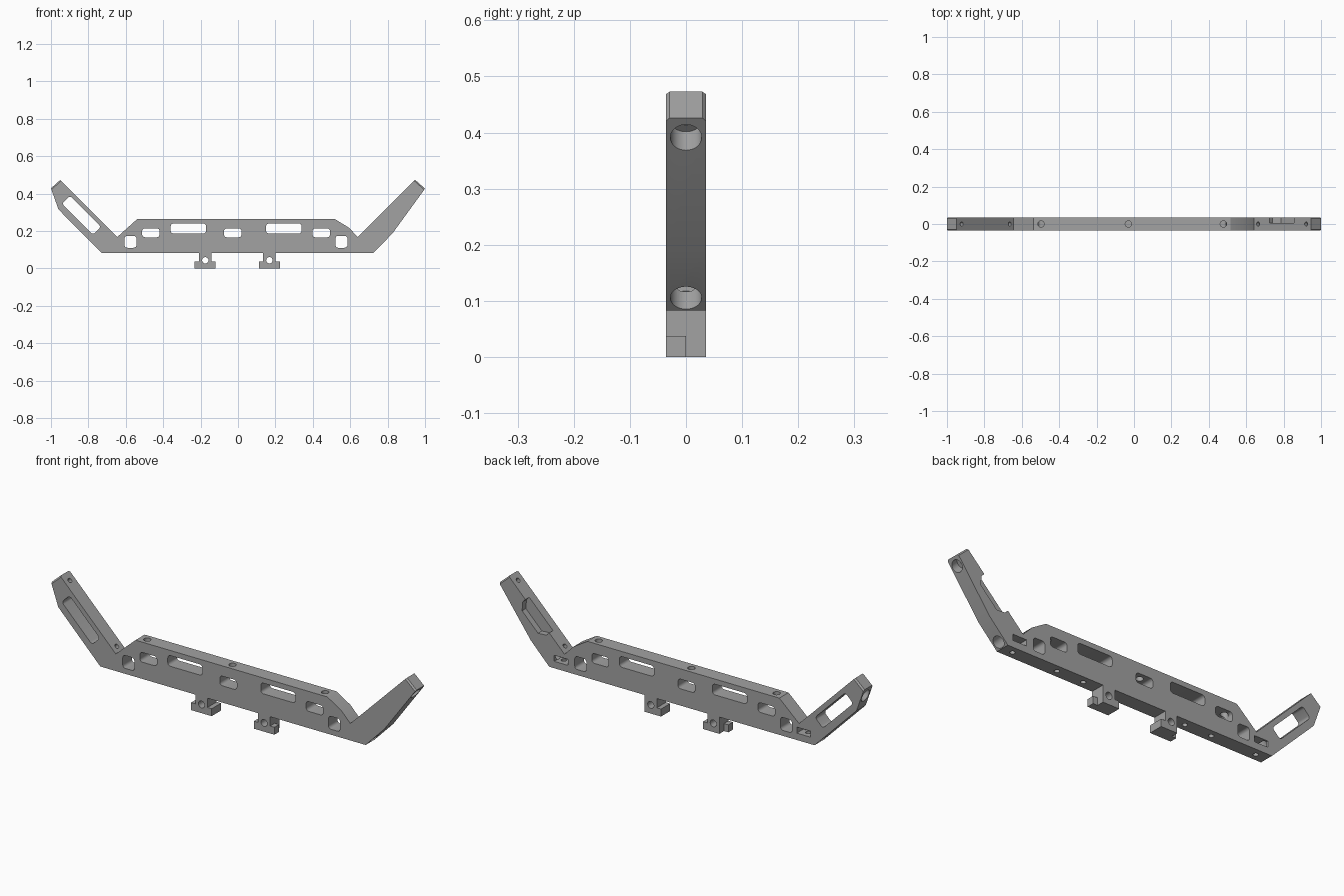
import bpy, bmesh, math
from mathutils import Vector

cube = bpy.data.objects.get("Cube")
if cube:
    bpy.data.objects.remove(cube, do_unlink=True)

HALF = 0.036  # half thickness of the bar

grey = bpy.data.materials.new("mid grey")
grey.use_nodes = True
colour = (0.36, 0.36, 0.36, 1)
grey.diffuse_color = colour
grey.node_tree.nodes["Principled BSDF"].inputs["Base Color"].default_value = colour


def add_prism(bm, pts, y0, y1):
    """Extrude an x-z outline from y0 to y1."""
    face = bm.faces.new([bm.verts.new((x, y0, z)) for x, z in pts])
    geo = bmesh.ops.extrude_face_region(bm, geom=[face])["geom"]
    verts = [g for g in geo if isinstance(g, bmesh.types.BMVert)]
    bmesh.ops.translate(bm, verts=verts, vec=(0, y1 - y0, 0))
    bmesh.ops.recalc_face_normals(bm, faces=bm.faces)


def add_rod(bm, a, b, r):
    """Cylinder between two points."""
    a, b = Vector(a), Vector(b)
    d = b - a
    mat = d.to_track_quat('Z', 'Y').to_matrix().to_4x4()
    mat.translation = (a + b) / 2
    bmesh.ops.create_cone(bm, cap_ends=True, segments=32, radius1=r,
                          radius2=r, depth=d.length, matrix=mat)


def rounded(cx, cz, w, h, r=0.015, angle=0.0):
    """Outline of a rounded rectangle turned about its centre."""
    pts = []
    for i, (sx, sz) in enumerate([(1, 1), (-1, 1), (-1, -1), (1, -1)]):
        for k in range(6):
            t = math.pi / 2 * (i + k / 5)
            u = sx * (w / 2 - r) + r * math.cos(t)
            v = sz * (h / 2 - r) + r * math.sin(t)
            pts.append((cx + u * math.cos(angle) - v * math.sin(angle),
                        cz + u * math.sin(angle) + v * math.cos(angle)))
    return pts


def make_object(name, bm):
    mesh = bpy.data.meshes.new(name)
    bm.to_mesh(mesh)
    bm.free()
    mesh.materials.append(grey)
    ob = bpy.data.objects.new(name, mesh)
    bpy.context.collection.objects.link(ob)
    return ob


def cut(ob, bm):
    """Subtract a cutter, then discard it."""
    cutter = make_object("cutter", bm)
    cutter.hide_render = True
    mod = ob.modifiers.new("cut", 'BOOLEAN')
    mod.operation, mod.solver, mod.object = 'DIFFERENCE', 'EXACT', cutter
    bpy.context.view_layer.objects.active = ob
    bpy.ops.object.modifier_apply(modifier=mod.name)
    bpy.data.objects.remove(cutter, do_unlink=True)


def finish(ob):
    for p in ob.data.polygons:
        p.use_smooth = True
    ob.data.set_sharp_from_angle(angle=math.radians(28))


# Bar with two raised arms
outline = [(-0.73, 0.083), (-0.96, 0.315), (-1.0, 0.428), (-0.95, 0.473),
           (-0.645, 0.168), (-0.537, 0.265), (0.515, 0.265), (0.592, 0.218),
           (0.641, 0.167), (0.947, 0.473), (1.0, 0.426), (0.826, 0.187),
           (0.725, 0.083)]
bm = bmesh.new()
add_prism(bm, outline, -HALF, HALF)
# Chamfer the long edges of both arm tips
tips = [e for e in bm.edges if all(v.co.z > 0.4 for v in e.verts)
        and abs(e.verts[0].co.y - e.verts[1].co.y) < 1e-5]
bmesh.ops.bevel(bm, geom=tips, offset=0.007, segments=1, affect='EDGES')
bar = make_object("bar", bm)

# Windows through the bar and the slot in the right arm
bm = bmesh.new()
for cx, cz, w, h in [(-0.575, 0.142, 0.064, 0.064), (-0.466, 0.19, 0.093, 0.048),
                     (-0.265, 0.213, 0.19, 0.053), (-0.028, 0.19, 0.093, 0.048),
                     (0.245, 0.213, 0.19, 0.053), (0.445, 0.19, 0.093, 0.048),
                     (0.553, 0.142, 0.064, 0.064)]:
    add_prism(bm, rounded(cx, cz, w, h), -0.1, 0.1)
add_prism(bm, rounded(-0.837, 0.284, 0.235, 0.06, 0.014, -math.pi / 4), -0.1, 0.1)

# Pocket in the back of the left arm, open to its inner edge
pocket = [(-0.092, 0.02), (-0.092, -0.022), (-0.062, -0.056),
          (0.062, -0.056), (0.092, -0.022), (0.092, 0.02)]
s = math.sqrt(0.5)
add_prism(bm, [(0.79 + (u - v) * s, 0.316 + (u + v) * s) for u, v in pocket],
          0.006, 0.1)
cut(bar, bm)

# Counterbores and bolt holes across the arms
bores, bolts = bmesh.new(), bmesh.new()
for side in (-1, 1):
    for x, z, wall in [(0.663, 0.189, 0.05), (0.92, 0.446, 0.035)]:
        def along(t):
            return (side * (x + t * s), 0, z - t * s)
        add_rod(bores, along(wall), along(0.2), 0.028)
        add_rod(bolts, along(-0.04), along(0.15), 0.011)
cut(bar, bores)

# Nut slots in the back face
bm = bmesh.new()
for x in (-0.67, 0.66):
    add_prism(bm, rounded(x, 0.132, 0.075, 0.03, 0.002), -0.015, 0.1)
cut(bar, bm)

# Bolt holes in the bottom and top faces
for x in (0.28, 0.425, 0.67):
    for side in (-1, 1):
        add_rod(bolts, (side * x, 0, 0.05), (side * x, 0, 0.14), 0.012)
for x in (-0.497, -0.03, 0.478):
    add_rod(bolts, (x, 0, 0.195), (x, 0, 0.3), 0.017)
cut(bar, bolts)
finish(bar)

# Feet: full-depth stem and inner flange, half-depth outer flange
for name, cx, side in [("right_foot", -0.175, -1), ("left_foot", 0.168, 1)]:
    def place(pts):
        return [(cx + side * u, z) for u, z in pts]
    bm = bmesh.new()
    add_prism(bm, place([(-0.056, 0), (0.033, 0), (0.033, 0.084), (-0.033, 0.084),
                         (-0.033, 0.037), (-0.056, 0.037)]), -HALF, HALF)
    foot = make_object(name, bm)
    bm = bmesh.new()
    add_rod(bm, (cx, -0.1, 0.043), (cx, 0.1, 0.043), 0.017)
    cut(foot, bm)
    finish(foot)
    bm = bmesh.new()
    add_prism(bm, place([(0.033, 0), (0.057, 0), (0.057, 0.037), (0.033, 0.037)]),
              -HALF, 0)
    make_object(name + "_outer_flange", bm)
